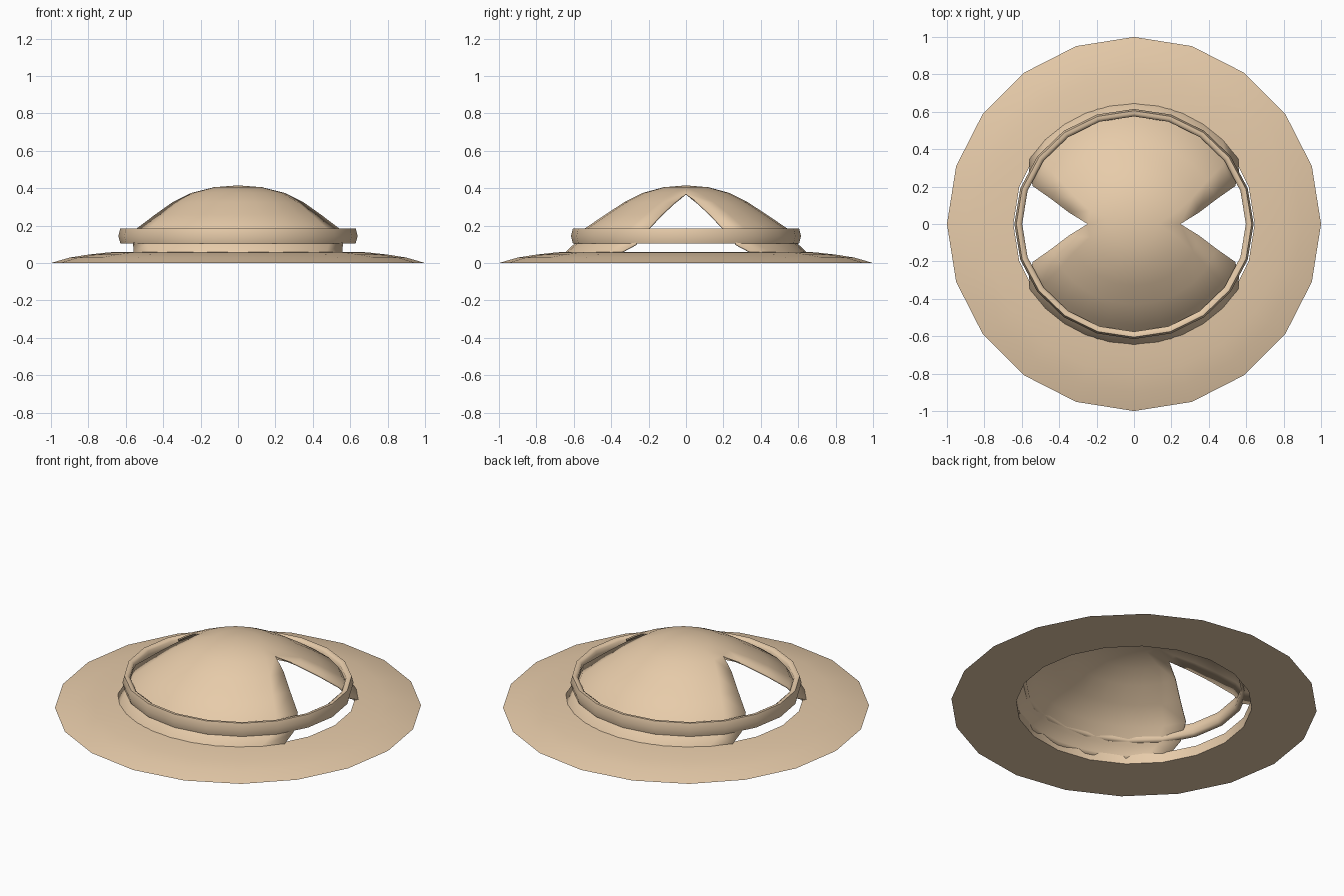
import bpy, bmesh, math

if "Cube" in bpy.data.objects:
    bpy.data.objects.remove(bpy.data.objects["Cube"])

SIDES = 20


def finish(name, bm, angle):
    bmesh.ops.remove_doubles(bm, verts=bm.verts, dist=0.0005)
    bmesh.ops.recalc_face_normals(bm, faces=bm.faces)
    me = bpy.data.meshes.new(name)
    bm.to_mesh(me)
    bm.free()
    ob = bpy.data.objects.new(name, me)
    bpy.context.collection.objects.link(ob)
    mat = bpy.data.materials.get("tan_felt") or bpy.data.materials.new("tan_felt")
    mat.diffuse_color = (0.80, 0.60, 0.40, 1)
    mat.use_nodes = True
    mat.node_tree.nodes["Principled BSDF"].inputs["Base Color"].default_value = mat.diffuse_color
    me.materials.append(mat)
    bpy.ops.object.select_all(action='DESELECT')
    ob.select_set(True)
    bpy.context.view_layer.objects.active = ob
    bpy.ops.object.shade_smooth_by_angle(angle=math.radians(angle))
    return ob


def ring(name, profile, x_scale, angle):
    """Closed (radius, z) profile swept round the z axis."""
    bm = bmesh.new()
    loops = []
    for i in range(SIDES):
        a = math.tau * i / SIDES
        loops.append([bm.verts.new((r * math.cos(a) * x_scale, r * math.sin(a), z))
                      for r, z in profile])
    n = len(profile)
    for i in range(SIDES):
        p, q = loops[i], loops[(i + 1) % SIDES]
        for j in range(n):
            k = (j + 1) % n
            bm.faces.new((p[j], q[j], q[k], p[k]))
    return finish(name, bm, angle)


# Brim: wide low ring with a flat underside
ring("brim", [(0.645, 0.0), (0.645, 0.06), (0.71, 0.055), (0.80, 0.045),
              (0.90, 0.029), (1.0, 0.0)], 1.0, 80)

# Band: slim rounded ring round the crown
ring("hat_band", [(0.575, 0.115), (0.575, 0.175), (0.59, 0.185), (0.605, 0.185),
                  (0.615, 0.145), (0.605, 0.105), (0.59, 0.105)], 1.04, 60)

# Crown: front and back shells meeting at the top, open wedge at each side
# rows: radius, z, wedge half-angle, x stretch
rows = [(0.0, 0.415, 0, 1.08), (0.12, 0.405, 0, 1.08), (0.23, 0.375, 0, 1.08),
        (0.33, 0.325, 11, 1.08), (0.43, 0.26, 18, 1.08), (0.54, 0.185, 22, 1.08),
        (0.60, 0.10, 27, 1.05), (0.645, 0.058, 33, 1.03), (0.652, 0.035, 34, 1.02)]
COLS = 10
bm = bmesh.new()
for side in (-1, 1):
    grid = []
    for r, z, gap, sx in rows:
        line = []
        for c in range(COLS + 1):
            a = math.radians(gap + (180 - 2 * gap) * c / COLS)
            line.append(bm.verts.new((r * math.cos(a) * sx, side * r * math.sin(a), z)))
        grid.append(line)
    for up, low in zip(grid, grid[1:]):
        for c in range(COLS):
            bm.faces.new((up[c], low[c], low[c + 1], up[c + 1]))
bmesh.ops.remove_doubles(bm, verts=bm.verts, dist=0.0005)
bmesh.ops.dissolve_degenerate(bm, edges=bm.edges, dist=0.0001)
crown = finish("crown", bm, 60)
thick = crown.modifiers.new("thickness", 'SOLIDIFY')
thick.thickness = 0.01
thick.offset = -1
